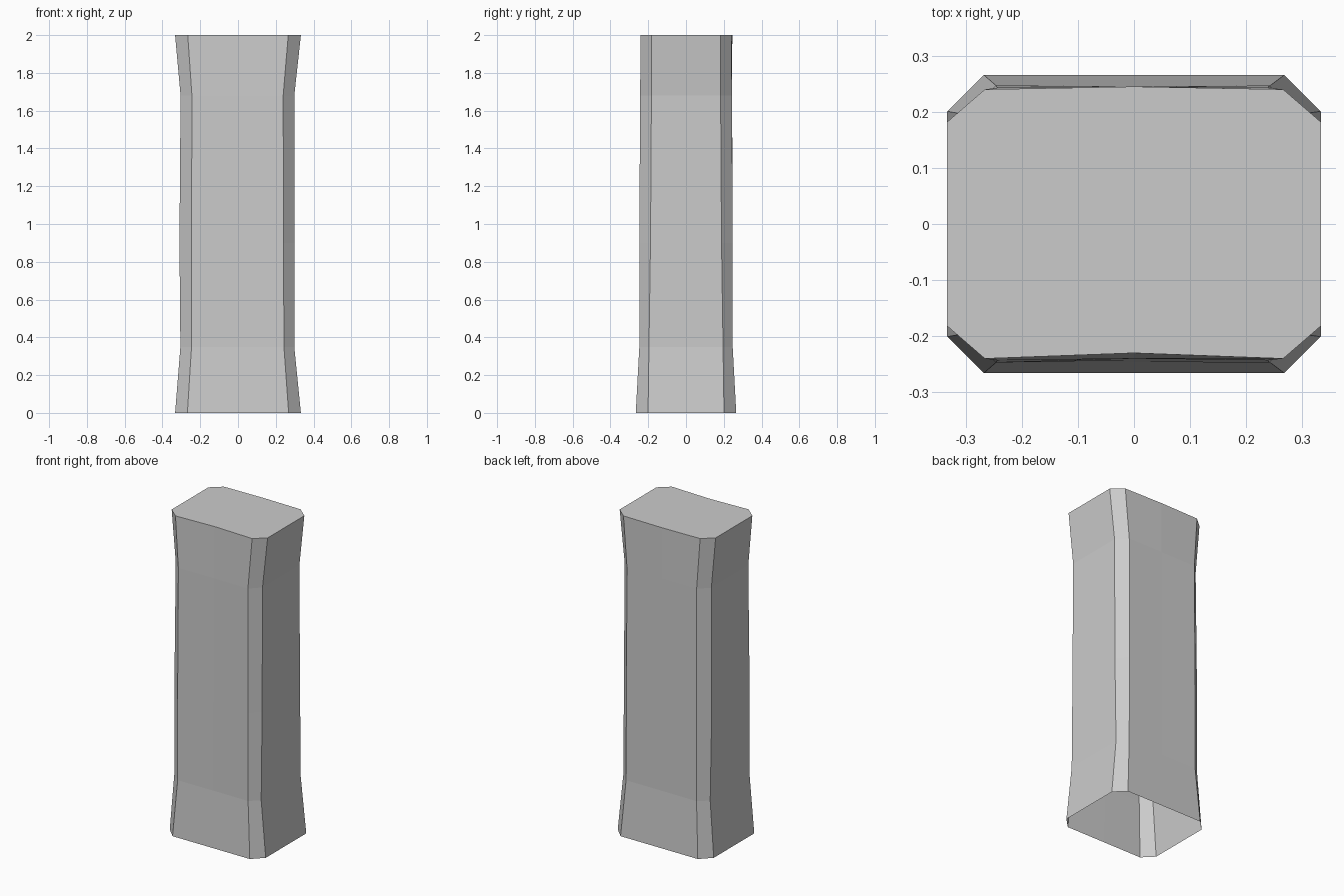
import bpy, bmesh

if "Cube" in bpy.data.objects:
    bpy.data.objects.remove(bpy.data.objects["Cube"])

# Pillar levels: z, left x, right x, left corner x, right corner x,
# half depth, corner y, front middle y, back middle y
levels = [
    (0.00, -0.333, 0.333, -0.268, 0.268, 0.266, 0.201, -0.266, 0.266),
    (0.35, -0.305, 0.298, -0.246, 0.243, 0.247, 0.196, -0.246, 0.246),
    (0.90, -0.310, 0.299, -0.246, 0.241, 0.247, 0.188, -0.243, 0.245),
    (1.68, -0.304, 0.298, -0.244, 0.239, 0.243, 0.183, -0.240, 0.244),
    (2.00, -0.333, 0.333, -0.266, 0.266, 0.240, 0.182, -0.230, 0.245),
]


def ring(bm, z, xl, xr, cl, cr, d, c, fm, bk):
    """Chamfered rectangle, counter-clockwise, with front and back midpoints."""
    outline = [(cl, -d), (0, fm), (cr, -d), (xr, -c), (xr, c),
               (cr, d), (0, bk), (cl, d), (xl, c), (xl, -c)]
    return [bm.verts.new((x, y, z)) for x, y in outline]


# Flared stone pillar: lofted shell, capped on top, open underneath
bm = bmesh.new()
rings = [ring(bm, *level) for level in levels]
for low, high in zip(rings, rings[1:]):
    n = len(low)
    for i in range(n):
        j = (i + 1) % n
        bm.faces.new((low[i], low[j], high[j], high[i]))
bm.faces.new(rings[-1])

mesh = bpy.data.meshes.new("pillar")
bm.to_mesh(mesh)
bm.free()
pillar = bpy.data.objects.new("pillar", mesh)
bpy.context.collection.objects.link(pillar)
